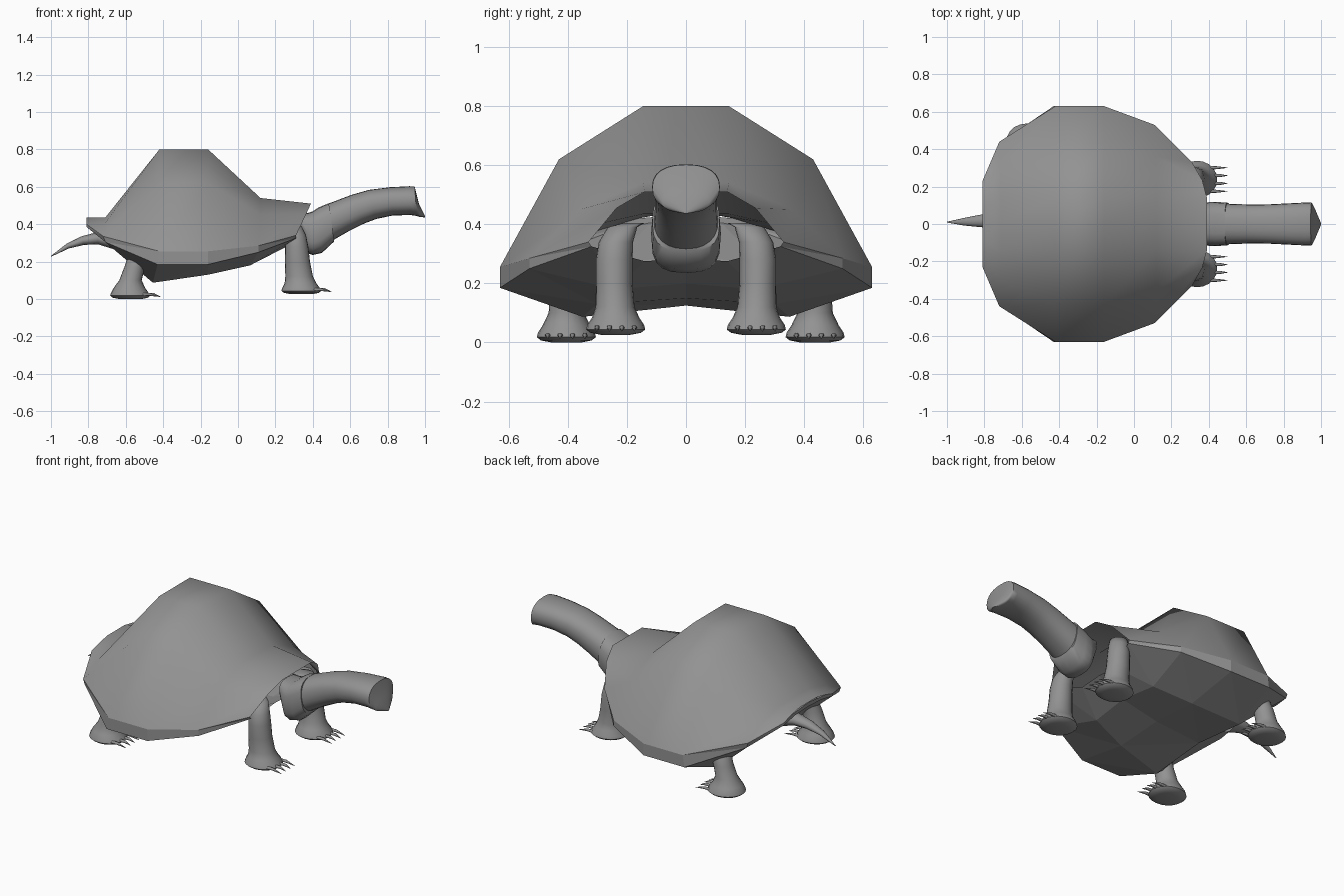
import bpy, bmesh
from math import sin, cos, tau, radians, copysign
from mathutils import Vector

cube = bpy.data.objects.get("Cube")
if cube:
    bpy.data.objects.remove(cube)

grey = bpy.data.materials.new("stone_grey")
grey.use_nodes = True
colour = (0.29, 0.29, 0.29, 1)
grey.diffuse_color = colour
grey.node_tree.nodes["Principled BSDF"].inputs["Base Color"].default_value = colour


def grid(name, rows, flip=False, smooth=True, closed=False, caps=False):
    """Skin a list of equally long point rows."""
    bm = bmesh.new()
    rings = [[bm.verts.new(p) for p in row] for row in rows]
    count = len(rings[0])
    for a, b in zip(rings, rings[1:]):
        for j in range(count if closed else count - 1):
            k = (j + 1) % count
            bm.faces.new((a[j], b[j], b[k], a[k]))
    if caps:
        bm.faces.new(rings[0])
        bm.faces.new(rings[-1][::-1])
        bmesh.ops.recalc_face_normals(bm, faces=bm.faces)
    if flip:
        bmesh.ops.reverse_faces(bm, faces=bm.faces)
    if not smooth:
        bmesh.ops.triangulate(bm, faces=bm.faces)
    mesh = bpy.data.meshes.new(name)
    bm.to_mesh(mesh)
    bm.free()
    mesh.materials.append(grey)
    obj = bpy.data.objects.new(name, mesh)
    bpy.context.collection.objects.link(obj)
    if smooth:
        bpy.ops.object.select_all(action='DESELECT')
        obj.select_set(True)
        bpy.context.view_layer.objects.active = obj
        bpy.ops.object.shade_smooth_by_angle(angle=radians(60))


def loft(name, rings, sides=20, power=1.0):
    """Tube through rings of (x, y, z, half width, half depth, heading in degrees).
    A power below 1 squares off the cross-section."""
    rows = []
    for x, y, z, ru, rv, heading in rings:
        up = Vector((-sin(radians(heading)), 0, cos(radians(heading))))
        row = []
        for i in range(sides):
            c, s = (copysign(abs(f(tau * i / sides)) ** power, f(tau * i / sides))
                    for f in (cos, sin))
            row.append(Vector((x, y + ru * c, z)) + up * rv * s)
        rows.append(row)
    grid(name, rows, closed=True, caps=True)


def both_sides(half):
    """Mirror a row running from the middle to the left edge."""
    return [(x, -y, z) for x, y, z in half[:0:-1]] + half


# Domed shell: rows from tail to head, each from the middle outward
dome = [
    [(-.81, 0, .435), (-.81, .08, .435), (-.81, .16, .42), (-.81, .23, .40)],
    [(-.71, 0, .435), (-.71, .145, .435), (-.715, .3, .40), (-.72, .44, .335)],
    [(-.42, 0, .80), (-.42, .145, .80), (-.42, .43, .62), (-.42, .63, .255)],
    [(-.16, 0, .80), (-.16, .145, .80), (-.16, .43, .62), (-.16, .63, .255)],
    [(.12, 0, .54), (.12, .145, .54), (.12, .36, .45), (.11, .53, .285)],
    [(.39, 0, .51), (.39, .14, .51), (.365, .235, .455), (.31, .33, .34)],
]
grid("shell_dome", [both_sides(r) for r in dome])

# Faceted belly plate, open toward the head
belly = [
    [(-.81, 0, .41), (-.81, .12, .405), (-.81, .23, .385)],
    [(-.62, 0, .29), (-.60, .25, .27), (-.71, .44, .305)],
    [(-.46, 0, .125), (-.455, .35, .087), (-.43, .63, .185)],
    [(-.16, 0, .15), (-.16, .30, .13), (-.16, .63, .185)],
    [(.08, 0, .20), (.065, .24, .18), (.11, .53, .25)],
    [(.25, 0, .285), (.25, .14, .275), (.31, .32, .325)],
]
grid("belly_plate", [both_sides(r) for r in belly], flip=True, smooth=False)

# Narrow rim joining the dome and the belly along the sides and the tail end
upper, lower = ([r[-1] for r in part[:0:-1]] + both_sides(part[0])[::-1]
                + [(x, -y, z) for x, y, z in (r[-1] for r in part[1:])]
                for part in ([[r[0], r[2], r[3]] for r in dome], belly))
grid("shell_rim", [upper, lower], flip=True, smooth=False)

# Neck collar, and neck running into the head with its pointed lip
loft("neck_collar", [
    (.33, 0, .41, .08, .05, 0), (.375, 0, .352, .108, .108, 0),
    (.40, 0, .352, .117, .117, 0), (.44, 0, .368, .118, .122, 4),
    (.50, 0, .41, .114, .103, 8)], power=.7)
loft("neck_and_head", [
    (.49, 0, .41, .109, .098, 10), (.56, 0, .445, .106, .088, 24),
    (.64, 0, .48, .104, .084, 25), (.72, 0, .506, .105, .08, 15),
    (.82, 0, .522, .11, .076, 6), (.92, 0, .526, .115, .077, 2),
    (.95, 0, .523, .114, .079, 4), (.968, 0, .475, .08, .036, 2),
    (1.0, 0, .439, .004, .003, 0)], sides=24, power=.85)

# Curved tail
loft("tail", [
    (-.66, .02, .31, .055, .045, 180), (-.75, .02, .325, .042, .033, 183),
    (-.83, .016, .312, .032, .024, 200), (-.91, .012, .283, .02, .014, 208),
    (-1.0, .01, .228, .002, .002, 218)], sides=12)

# Shared foot: height above the sole, then half width and half length
FOOT = [(0, .05, .06), (.007, .086, .094), (.018, .1, .107),
        (.034, .096, .1), (.058, .08, .085)]


def leg(name, side, foot, shaft):
    fx, fy, fz = foot
    rings = [(fx - h / 10, side * fy, fz + h, w, d, 90) for h, w, d in FOOT]
    rings += [(x, side * y, z, w, d, 90) for x, y, z, w, d in shaft]
    loft(name, rings)
    for i in range(4):
        dy = (i - 1.5) * .042
        x, y = fx + .1 - 6 * dy * dy, side * fy + dy
        loft(f"{name}_claw_{i + 1}", [
            (x - .02, y, fz + .024, .01, .009, 0),
            (x + .025, y, fz + .025, .008, .008, -10),
            (fx + .16, y, fz + .012, .001, .001, -25)], sides=8)


# Front and hind legs; the left hind leg stands slightly wider
for label, side, hind_y in (("left", 1, .437), ("right", -1, .405)):
    leg(f"front_leg_{label}", side, (.34, .238, .026), [
        (.327, .24, .12, .066, .074), (.318, .243, .20, .062, .067),
        (.314, .243, .28, .062, .062), (.308, .237, .34, .058, .056),
        (.29, .215, .39, .05, .05), (.25, .175, .405, .035, .035)])
    leg(f"hind_leg_{label}", side, (-.575, hind_y, 0), [
        (-.575, hind_y, .10, .06, .06), (-.553, hind_y, .17, .055, .055),
        (-.535, hind_y - .01, .23, .053, .052),
        (-.50, hind_y - .05, .31, .05, .05)])
